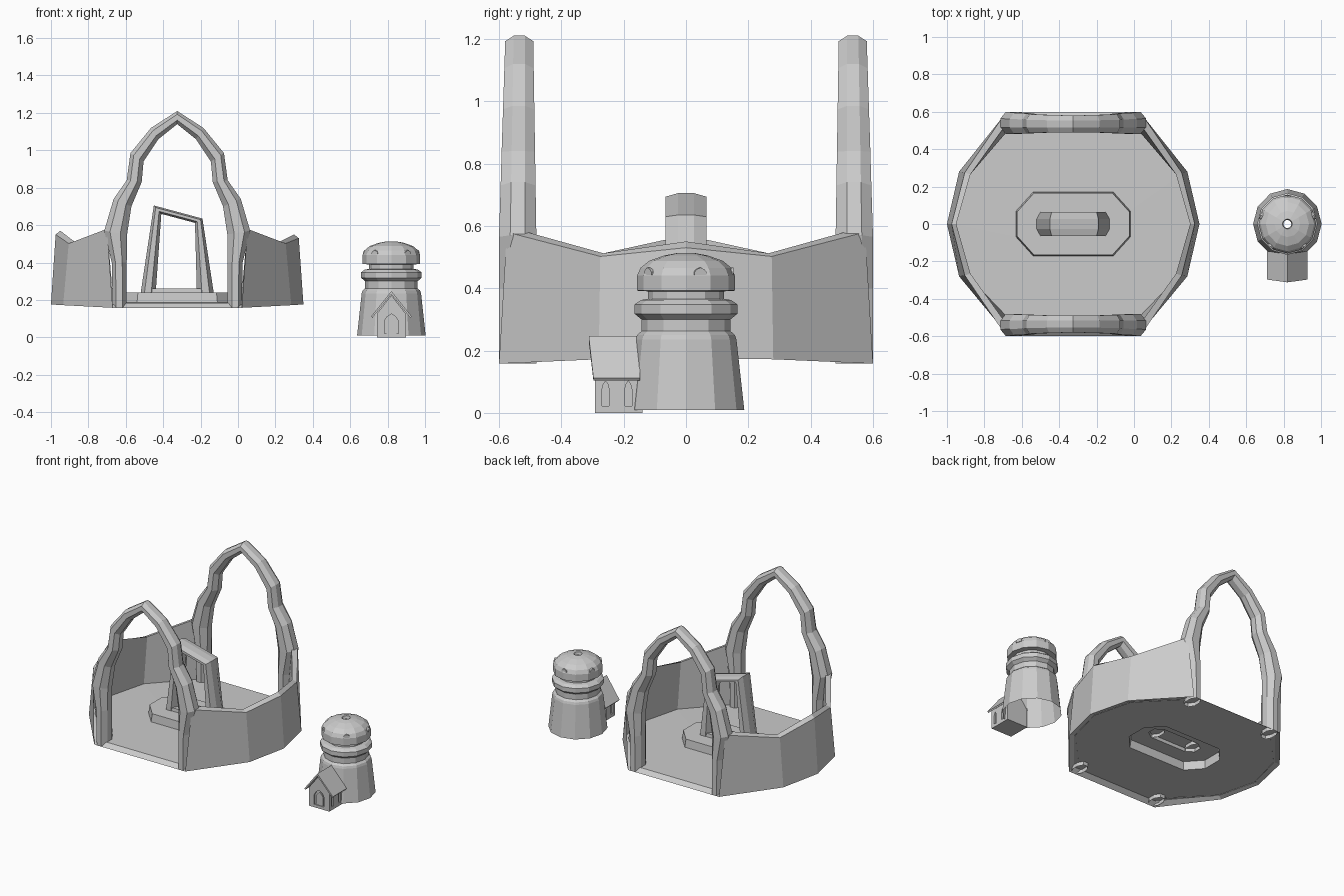
import bpy, bmesh
from math import sin, cos, pi, radians
from mathutils import Vector, Matrix

if "Cube" in bpy.data.objects:
    bpy.data.objects.remove(bpy.data.objects["Cube"])

CX = -0.325   # platform centre
TX = 0.82     # tower centre


def finish(name, bm, face_up=False):
    bmesh.ops.recalc_face_normals(bm, faces=bm.faces)
    if face_up and sum(f.normal.z * f.calc_area() for f in bm.faces) < 0:
        bmesh.ops.reverse_faces(bm, faces=bm.faces)
    me = bpy.data.meshes.new(name)
    bm.to_mesh(me)
    bm.free()
    ob = bpy.data.objects.new(name, me)
    bpy.context.collection.objects.link(ob)
    return ob


def loft(name, loops, ring=True, cap=(False, False), face_up=False):
    """Skin a list of equal-length point loops."""
    bm = bmesh.new()
    rows = [[bm.verts.new(p) for p in lp] for lp in loops]
    n = len(rows[0])
    for a, b in zip(rows, rows[1:]):
        for i in range(n if ring else n - 1):
            j = (i + 1) % n
            bm.faces.new((a[i], a[j], b[j], b[i]))
    if cap[0]:
        bm.faces.new(rows[0])
    if cap[1]:
        bm.faces.new(rows[-1])
    return finish(name, bm, face_up)


OCT = [(0, .3), (0, .7), (.25, 1), (.7, 1), (1, .7), (1, .3), (.7, 0), (.25, 0)]


def bar_section(o, i, y0, y1):
    """Chamfered section between an outer and an inner (x, z) point."""
    return [(o[0] + (i[0] - o[0]) * t, y0 + (y1 - y0) * s, o[1] + (i[1] - o[1]) * t)
            for t, s in OCT]


def octagon(x0, x1, y, cx, cy, z):
    return [(x0, -y + cy, z), (x0 + cx, -y, z), (x1 - cx, -y, z), (x1, -y + cy, z),
            (x1, y - cy, z), (x1 - cx, y, z), (x0 + cx, y, z), (x0, y - cy, z)]


# Platform floor with an opening for the pedestal
quarter = [(.345, -.6, .158), (.61, -.28, .172), (.675, 0, .176), (.61, .28, .172), (.345, .6, .158)]
edge = [(CX + x, y, z) for x, y, z in quarter] + [(CX - x, y, z) for x, y, z in reversed(quarter)]
lip = [(CX + (x - CX) * .955, y * .95, .183) for x, y, z in edge]
bm = bmesh.new()


def ring_edges(pts):
    vs = [bm.verts.new(p) for p in pts]
    return vs, [bm.edges.new((vs[i], vs[(i + 1) % len(vs)])) for i in range(len(vs))]


va, ea = ring_edges(edge)
vb, eb = ring_edges(lip)
vc, ec = ring_edges(octagon(-.63, -.02, .17, .09, .10, .185))
for i in range(10):
    j = (i + 1) % 10
    bm.faces.new((va[i], va[j], vb[j], vb[i]))
bmesh.ops.bridge_loops(bm, edges=eb + ec)
finish("platform_floor", bm, face_up=True)

# Hollow pedestal with a raised threshold
loft("pedestal", [octagon(-.63, -.02, .17, .09, .10, .185),
                  octagon(-.625, -.025, .165, .09, .10, .24),
                  octagon(-.51, -.14, .062, .05, .035, .24),
                  octagon(-.51, -.14, .06, .05, .035, .262)], cap=(False, True), face_up=True)

# Leaning stone frame on the pedestal
f_out = [(-.52, .24), (-.45, .705), (-.19, .635), (-.13, .24)]
f_in = [(-.44, .24), (-.41, .66), (-.23, .612), (-.22, .24)]
loft("stone_frame", [bar_section(o, i, -.065, .065) for o, i in zip(f_out, f_in)])

# Side walls: outer bottom, outer top, inner top, inner bottom at each station
half_wall = [
    [(.345, .60, .158), (.375, .575, .58), (.375, .51, .58), (.34, .51, .18)],
    [(.61, .28, .172), (.58, .275, .502), (.55, .265, .512), (.575, .265, .18)]]
for name, s, dz in (("left_wall", -1, .02), ("right_wall", 1, 0)):
    mid = [(.675, 0, .176), (.65, 0, .53 + dz), (.625, 0, .55 + dz), (.643, 0, .18)]
    stations = ([[(x, -y, z) for x, y, z in st] for st in half_wall] + [mid] + half_wall[::-1])
    loft(name, [[(CX + s * x, y, z) for x, y, z in st] for st in stations], ring=False)

# Pointed arches front and back
a_out = [(.345, .158), (.35, .40), (.39, .57), (.34, .74), (.27, .84), (.25, .985), (.14, 1.12), (0, 1.21)]
a_in = [(.27, .158), (.27, .40), (.268, .55), (.245, .70), (.19, .83), (.18, .94), (.10, 1.06), (0, 1.14)]
for name, s in (("front_arch", -1), ("back_arch", 1)):
    side = []
    for o, i in zip(a_out, a_in):
        k = max(0, (o[1] - .57) / .64)
        side.append(bar_section(o, i, s * (.60 - .02 * k), s * (.48 + .01 * k)))
    secs = side + [[(-x, y, z) for x, y, z in sec] for sec in side[-2::-1]]
    ob = loft(name, secs)
    ob.location.x = CX

# Tower body and dome: turned profile, open below and at the crown
profile = [(.187, .01), (.162, .235), (.157, .25), (.143, .262), (.143, .30), (.165, .318),
           (.165, .348), (.145, .362), (.122, .366), (.122, .39)]
dome = [(.122, .39), (.157, .392), (.157, .44), (.146, .465), (.118, .488), (.07, .505), (.027, .513), (.022, .495)]
for name, prof in (("tower_body", profile), ("tower_dome", dome)):
    loft(name, [[(TX + r * .98 * cos(2 * pi * i / 12), r * sin(2 * pi * i / 12), z)
                 for i in range(12)] for r, z in prof])


def arch_shape(w, h, spring):
    return [(-w, 0), (w, 0), (w, spring), (w * .65, spring + (h - spring) * .6), (0, h),
            (-w * .65, spring + (h - spring) * .6), (-w, spring)]


# Small hooded dome windows
for k in range(5):
    m = Matrix.Translation((TX, 0, .442)) @ Matrix.Rotation(radians(18 + 72 * k), 4, 'Z')
    sh = arch_shape(.02, .024, .01)
    loft("dome_window", [[m @ Vector((d, x, z)) for x, z in sh] for d in (.12, .152)],
         cap=(True, True))

# Porch house walls
gable = [(-.078, 0), (.078, 0), (.078, .125), (0, .225), (-.078, .125)]
porch = loft("porch_walls", [[(TX + x, y, z) for x, z in gable] for y in (-.292, -.14)],
             cap=(True, True))


def cut(name, loops):
    c = loft(name, loops, cap=(True, True))
    c.hide_render = True
    c.hide_viewport = True
    c.display_type = 'WIRE'
    md = porch.modifiers.new(name, 'BOOLEAN')
    md.operation = 'DIFFERENCE'
    md.solver = 'EXACT'
    md.object = c


# Door and window recesses
door = arch_shape(.038, .105, .065)
cut("door_cutter", [[(TX + x, y, z + .02) for x, z in door] for y in (-.32, -.28)])
slit = arch_shape(.011, .08, .055)
for s in (-1, 1):
    for wy in (-.258, -.185):
        cut("window_cutter", [[(TX + s * d, wy + x, z + .022) for x, z in slit]
                              for d in (.068, .10)])
# Raised inner door panel
loft("door_panel", [[(TX + x * .72, y, .02 + z * .85) for x, z in door] for y in (-.287, -.275)],
     cap=(True, True))

# Porch roof: bent slab with the ridge leaning forward
roof = [(-.108, .112), (0, .247), (.108, .112), (.102, .104), (0, .23), (-.102, .104)]
loft("porch_roof", [[(TX + x, y - (.015 if x == 0 else 0) * f, z) for x, z in roof]
                    for y, f in ((-.297, 1), (-.148, 0))], cap=(True, True))
